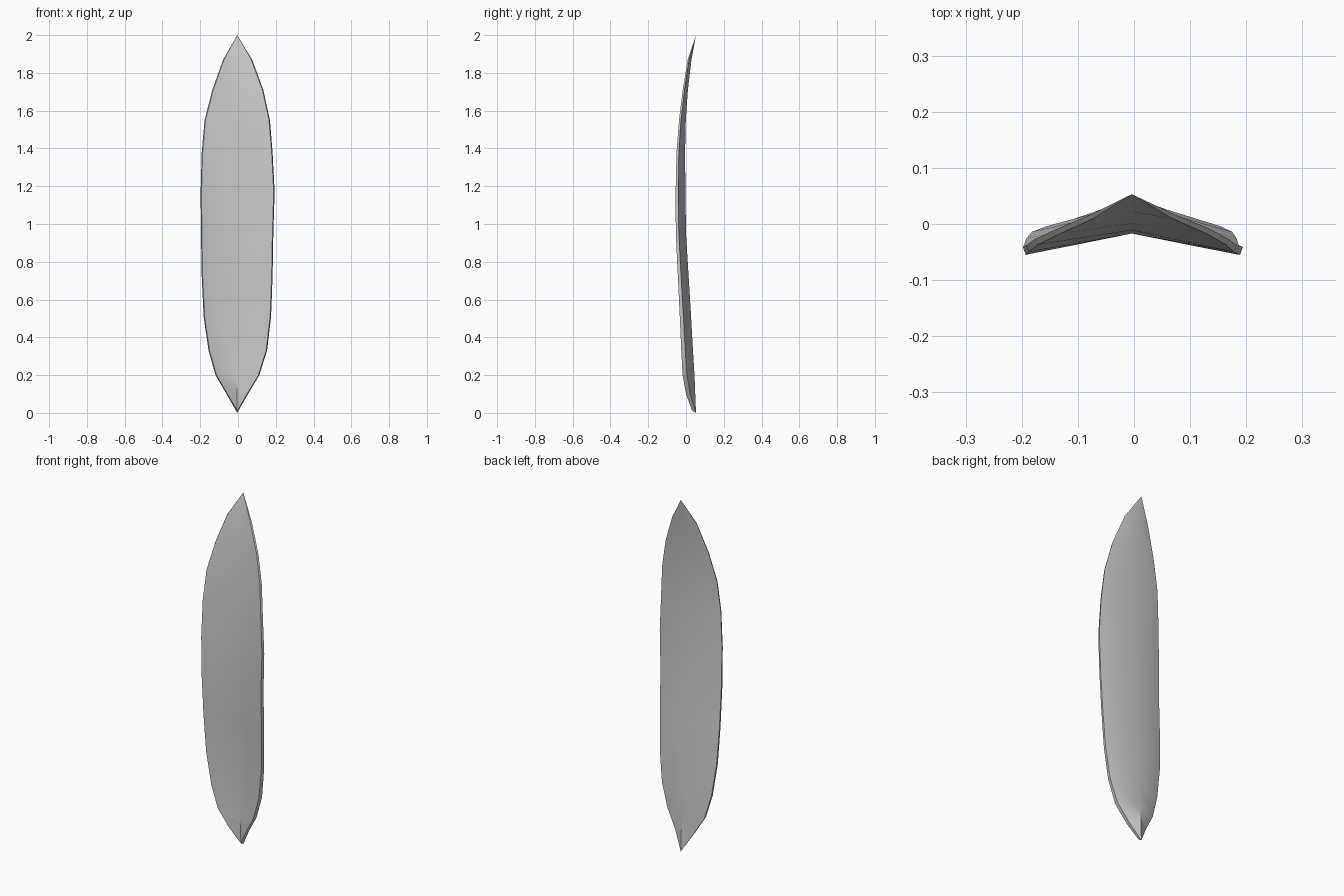
import bpy, bmesh, math

if "Cube" in bpy.data.objects:
    bpy.data.objects.remove(bpy.data.objects["Cube"])

# Stations up the blade: z, left half-width, right half-width, ridge back y, rim back y, thickness
ROWS = [
    (0.10, 0.057, 0.057, 0.049, 0.022, 0.022),
    (0.20, 0.115, 0.117, 0.045, 0.005, 0.023),
    (0.33, 0.152, 0.158, 0.037, -0.004, 0.021),
    (0.51, 0.178, 0.179, 0.027, -0.014, 0.019),
    (0.72, 0.188, 0.187, 0.014, -0.026, 0.017),
    (0.95, 0.192, 0.191, 0.000, -0.038, 0.016),
    (1.17, 0.194, 0.198, -0.003, -0.041, 0.014),
    (1.38, 0.188, 0.187, -0.005, -0.038, 0.012),
    (1.55, 0.173, 0.173, -0.001, -0.027, 0.010),
    (1.71, 0.132, 0.138, 0.010, -0.008, 0.009),
    (1.87, 0.075, 0.079, 0.029, 0.016, 0.007),
]
CX = -0.004  # midrib line

bm = bmesh.new()

def ring(z, left, right, ridge, rim, t):
    """V-shaped section: three points on the back, three on the front."""
    pts = [(CX - left, rim), (CX, ridge), (CX + right, rim),
           (CX + right - 0.005, rim - t), (CX, ridge - t), (CX - left + 0.005, rim - t)]
    return [bm.verts.new((x, y, z)) for x, y in pts]

rings = [ring(*r) for r in ROWS]
for a, b in zip(rings, rings[1:]):
    for i in range(6):
        j = (i + 1) % 6
        bm.faces.new((a[i], a[j], b[j], b[i]))

# Pointed ends: thick wedge at the foot, sharp tip at the top
foot_back = bm.verts.new((CX, 0.053, 0.0))
foot_front = bm.verts.new((CX, 0.032, 0.012))
f = rings[0]
for tri in ((f[0], f[1], foot_back), (f[1], f[2], foot_back),
            (f[3], f[4], foot_front), (f[4], f[5], foot_front)):
    bm.faces.new(tri)
bm.faces.new((f[2], f[3], foot_front, foot_back))
bm.faces.new((f[5], f[0], foot_back, foot_front))
tip = bm.verts.new((CX, 0.053, 2.0))
t = rings[-1]
for i in range(6):
    bm.faces.new((t[i], t[(i + 1) % 6], tip))

bmesh.ops.recalc_face_normals(bm, faces=bm.faces)
mesh = bpy.data.meshes.new("curved_blade")
bm.to_mesh(mesh)
bm.free()
blade = bpy.data.objects.new("curved_blade", mesh)
bpy.context.collection.objects.link(blade)
bpy.context.view_layer.objects.active = blade
blade.select_set(True)
bpy.ops.object.shade_smooth_by_angle(angle=math.radians(40))
